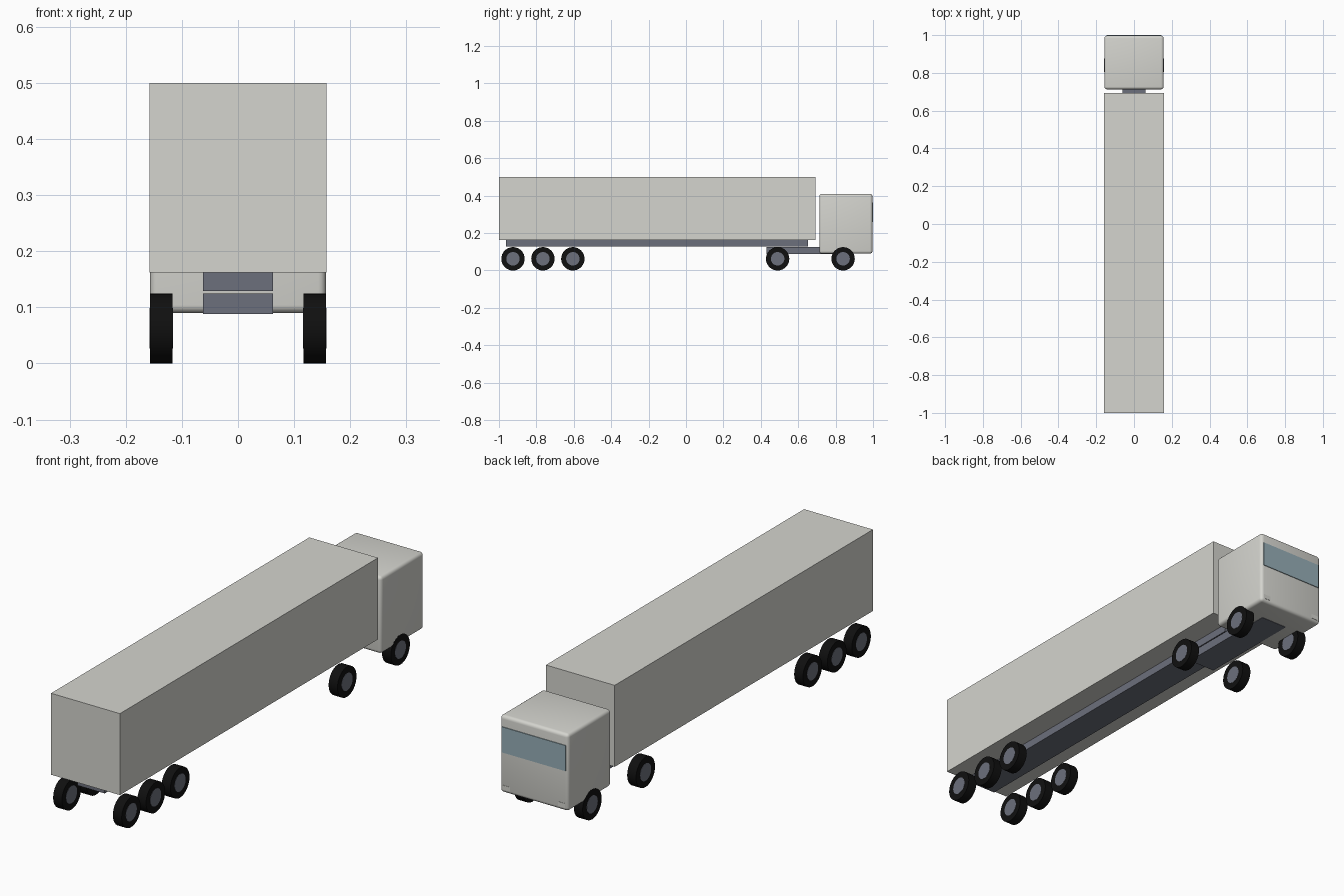
import bpy
import math

cube = bpy.data.objects.get("Cube")
if cube:
    bpy.data.objects.remove(cube, do_unlink=True)


def material(name, color):
    m = bpy.data.materials.new(name)
    m.use_nodes = True
    m.diffuse_color = (*color, 1)
    m.node_tree.nodes["Principled BSDF"].inputs["Base Color"].default_value = (*color, 1)
    return m


body_paint = material("pale grey paint", (0.66, 0.66, 0.62))
steel = material("slate steel", (0.15, 0.16, 0.2))
rubber = material("black rubber", (0.005, 0.005, 0.005))
glass = material("blue glass", (0.31, 0.43, 0.48))


def box(name, x, y, z, mat, bevel=0):
    """Box from (min, max) ranges on each axis."""
    ranges = (x, y, z)
    bpy.ops.mesh.primitive_cube_add(size=1, location=[(a + b) / 2 for a, b in ranges])
    ob = bpy.context.object
    ob.name = name
    ob.scale = [b - a for a, b in ranges]
    bpy.ops.object.transform_apply(location=False, rotation=False, scale=True)
    ob.data.materials.append(mat)
    if bevel:
        mod = ob.modifiers.new("rounded edges", "BEVEL")
        mod.width = bevel
        mod.segments = 4
        bpy.ops.object.modifier_apply(modifier=mod.name)
        bpy.ops.object.shade_smooth_by_angle(angle=math.radians(40))
    return ob


def disc(name, x, y, radius, width, mat):
    """Cylinder lying along x at axle height."""
    bpy.ops.mesh.primitive_cylinder_add(
        vertices=32, radius=radius, depth=width,
        location=(x, y, TYRE), rotation=(0, math.pi / 2, 0))
    ob = bpy.context.object
    ob.name = name
    ob.data.materials.append(mat)
    bpy.ops.object.shade_smooth_by_angle(angle=math.radians(40))


# Trailer
box("trailer_box", (-0.158, 0.158), (-1, 0.693), (0.162, 0.5), body_paint)
box("trailer_chassis", (-0.062, 0.062), (-0.963, 0.653), (0.129, 0.162), steel)

# Tractor
box("tractor_chassis", (-0.062, 0.062), (0.43, 0.89), (0.0885, 0.125), steel)
box("cab", (-0.157, 0.157), (0.713, 0.997), (0.09, 0.41), body_paint, 0.014)
box("windscreen", (-0.146, 0.146), (0.992, 1), (0.258, 0.364), glass)

# Headlight plates and wheels on both sides
TYRE = 0.0625
axles = {"trailer_rear": -0.925, "trailer_middle": -0.765, "trailer_front": -0.605,
         "drive": 0.49, "steer": 0.84}
for side, s in (("left", 1), ("right", -1)):
    box(f"headlight_{side}", sorted((s * 0.11, s * 0.143)), (0.99, 0.998),
        (0.103, 0.122), body_paint)
    for axle, y in axles.items():
        disc(f"{axle}_tyre_{side}", s * 0.137, y, TYRE, 0.0405, rubber)
        disc(f"{axle}_hub_{side}", s * 0.137, y, 0.036, 0.042, steel)
